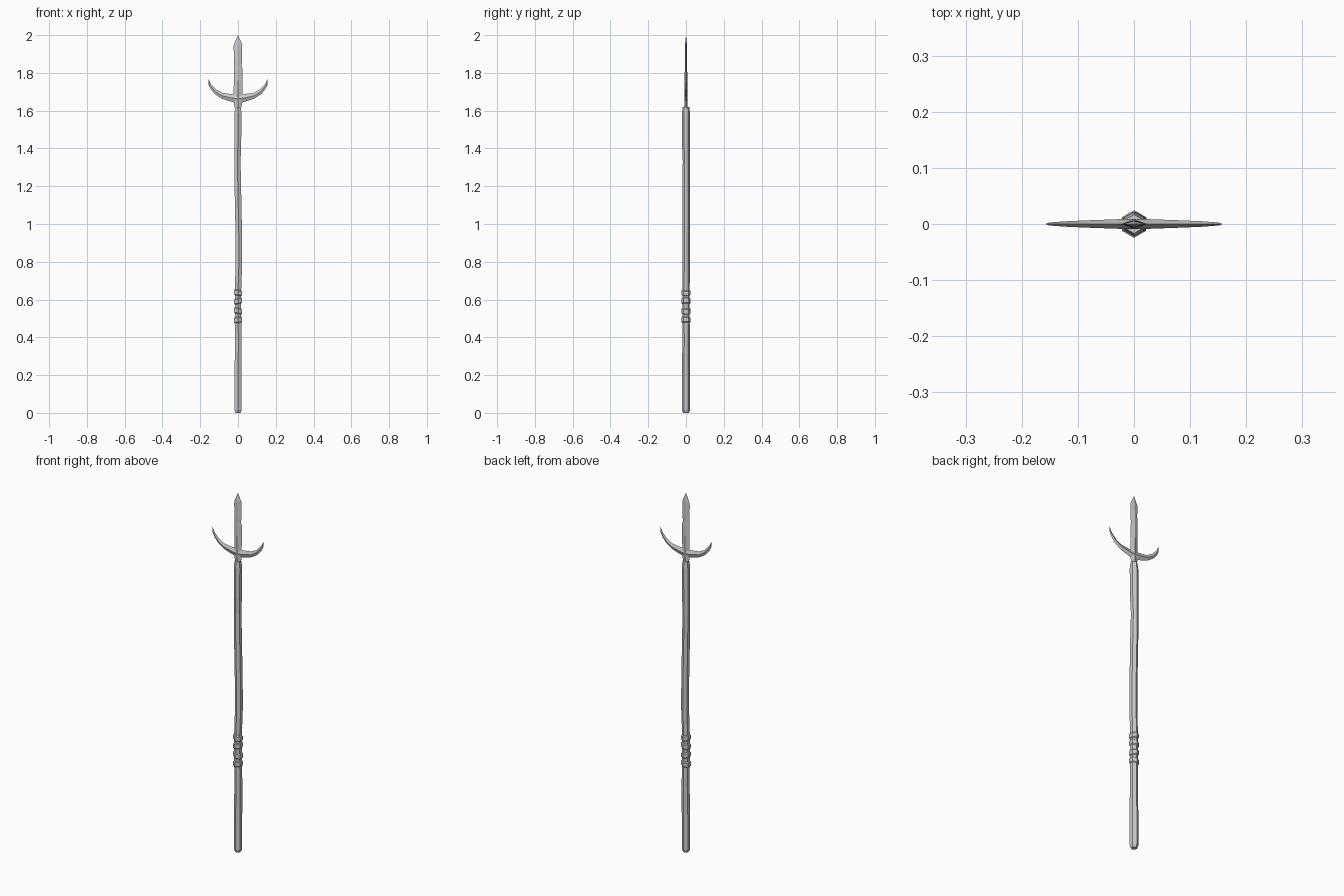
import bpy, bmesh, math


def loft(name, rings):
    """Skin a list of equal-sized vertex rings and cap both ends."""
    bm = bmesh.new()
    rows = [[bm.verts.new(p) for p in ring] for ring in rings]
    n = len(rows[0])
    for a, b in zip(rows, rows[1:]):
        for i in range(n):
            j = (i + 1) % n
            bm.faces.new((a[i], a[j], b[j], b[i]))
    bm.faces.new(rows[0][::-1])
    bm.faces.new(rows[-1])
    bmesh.ops.remove_doubles(bm, verts=bm.verts, dist=0.00005)
    bmesh.ops.recalc_face_normals(bm, faces=bm.faces)
    me = bpy.data.meshes.new(name)
    bm.to_mesh(me)
    bm.free()
    ob = bpy.data.objects.new(name, me)
    bpy.context.collection.objects.link(ob)
    return ob


def hexagon(cx, cy, z, r, tilt=0.0):
    """Six-sided ring with corners toward front and back."""
    pts = []
    for i in range(6):
        a = math.pi / 2 + i * math.pi / 3
        x, y = r * math.cos(a), r * math.sin(a)
        pts.append((cx + x, cy + y, z + tilt * x))
    return pts


# Slightly crooked wooden shaft: x, y, z, radius
shaft = [(0, 0, 0.004, 0.016), (0, 0, 0.016, 0.0215), (0, 0, 0.20, 0.0215),
         (0.002, 0.001, 0.38, 0.020), (0, 0, 0.50, 0.0195), (0, 0, 0.65, 0.0195),
         (0.005, 0.001, 0.80, 0.020), (0.004, 0.001, 0.95, 0.020),
         (-0.001, 0.001, 1.20, 0.020), (-0.003, 0.002, 1.33, 0.019),
         (-0.001, 0, 1.42, 0.0205), (0, 0, 1.585, 0.0215), (0, 0, 1.62, 0.017)]
shaft[0] = (0, 0, 0.0, 0.016)
loft("shaft", [hexagon(*s) for s in shaft])

# Tilted grip wraps
for k, (z, tilt) in enumerate([(0.492, 0.12), (0.540, -0.2), (0.592, 0.2), (0.636, -0.15)]):
    prof = [(-0.016, 0.019), (-0.011, 0.0245), (0.011, 0.0245), (0.016, 0.019)]
    loft(f"grip_wrap_{k + 1}", [hexagon(0, 0, z + dz, r, tilt) for dz, r in prof])

# Central blade with diamond section and worn edges: z, left x, right x, half thickness
blade = [(1.605, -0.015, 0.015, 0.006), (1.64, -0.022, 0.022, 0.009),
         (1.70, -0.023, 0.023, 0.009), (1.76, -0.022, 0.024, 0.007),
         (1.82, -0.022, 0.024, 0.0065), (1.84, -0.022, 0.018, 0.006),
         (1.86, -0.022, 0.022, 0.006), (1.90, -0.020, 0.021, 0.006),
         (1.925, -0.024, 0.021, 0.0055), (1.95, -0.022, 0.023, 0.005),
         (2.0, 0, 0, 0)]
loft("blade", [[(l, 0, z), (0, -t, z), (r, 0, z), (0, t, z)] for z, l, r, t in blade])

# Curved side prongs: lower x, z, upper x, z, half thickness
prong = [(0.0, 1.640, 0.0, 1.690, 0.009), (0.028, 1.645, 0.028, 1.687, 0.0085),
         (0.085, 1.663, 0.082, 1.694, 0.0065), (0.123, 1.688, 0.114, 1.711, 0.005),
         (0.145, 1.715, 0.135, 1.732, 0.0035), (0.157, 1.738, 0.146, 1.745, 0.0025),
         (0.157, 1.767, 0.156, 1.768, 0.0005)]
for name, s in (("right_prong", 1), ("left_prong", -1)):
    rings = []
    for x0, z0, x1, z1, t in prong:
        mx, mz = (x0 + x1) / 2, (z0 + z1) / 2
        rings.append([(s * x0, 0, z0), (s * mx, -t, mz), (s * x1, 0, z1), (s * mx, t, mz)])
    loft(name, rings)
